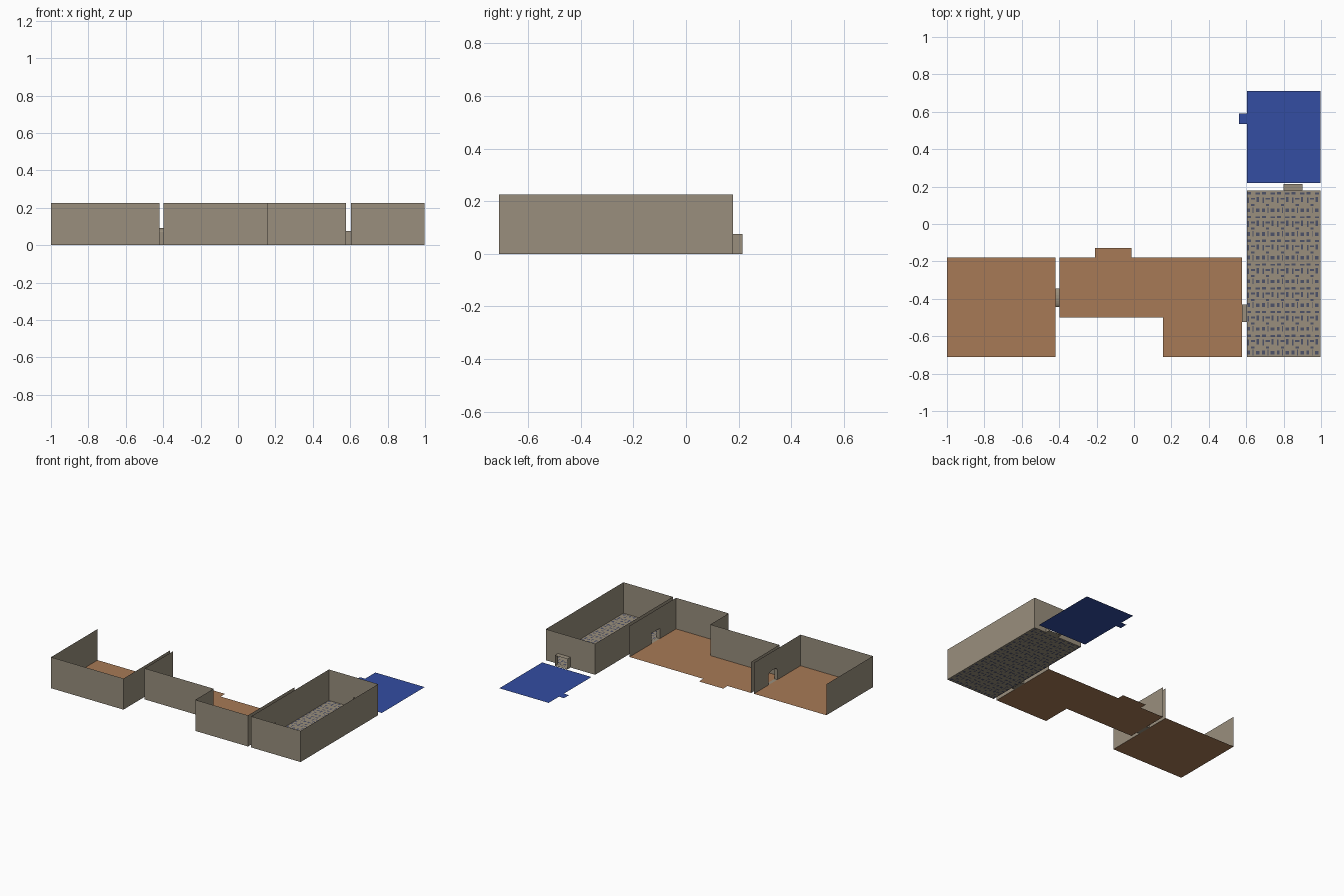
import bpy, bmesh, math
from mathutils import Vector

if "Cube" in bpy.data.objects:
    bpy.data.objects.remove(bpy.data.objects["Cube"])

H = 0.225        # wall height
EPS = 0.001      # tile relief


def material(name, rgb):
    m = bpy.data.materials.new(name)
    m.diffuse_color = (*rgb, 1)
    m.use_nodes = True
    m.node_tree.nodes["Principled BSDF"].inputs["Base Color"].default_value = m.diffuse_color
    return m


STONE = material("warm grey stone", (0.32, 0.275, 0.206))
CLAY = material("terracotta floor", (0.39, 0.193, 0.092))
BLUE = material("blue floor", (0.033, 0.075, 0.36))
SLATE = material("dark slate inlay", (0.076, 0.084, 0.14))


def make(name, polys, mat):
    """Object from a list of polygons, each a list of 3D points."""
    bm = bmesh.new()
    for poly in polys:
        bm.faces.new([bm.verts.new(p) for p in poly])
    bmesh.ops.remove_doubles(bm, verts=bm.verts, dist=1e-5)
    me = bpy.data.meshes.new(name)
    bm.to_mesh(me)
    bm.free()
    me.materials.append(mat)
    ob = bpy.data.objects.new(name, me)
    bpy.context.collection.objects.link(ob)
    return ob


def rect(x0, x1, y0, y1, z=0.0):
    return [(x0, y0, z), (x1, y0, z), (x1, y1, z), (x0, y1, z)]


def door_outline(a, b, spring, rise):
    """Opening outline as (distance, height) points, flat or arched."""
    if rise == 0:
        return [(a, 0), (a, spring), (b, spring), (b, 0)]
    c, r, n = (a + b) / 2, (b - a) / 2, 10
    arc = [(c - r * math.cos(math.pi * i / n), spring + rise * math.sin(math.pi * i / n))
           for i in range(n + 1)]
    return [(a, 0)] + arc + [(b, 0)]


def wall(p, q, door=None):
    """Upright wall from p to q with an optional door opening cut into it."""
    p, q = Vector((*p, 0)), Vector((*q, 0))
    d = (q - p).normalized()
    length = (q - p).length
    prof = [(0, 0)] + (door or []) + [(length, 0), (length, H), (0, H)]
    return [p + d * s + Vector((0, 0, z)) for s, z in prof]


def passage(name, door, start, along, across):
    """Short tunnel between two rooms following the door outline."""
    start, along, across = Vector(start), Vector(along), Vector(across)
    near = [start + along * s + Vector((0, 0, z)) for s, z in door]
    far = [v + across for v in near]
    n = len(near)
    make(name, [[near[i], far[i], far[(i + 1) % n], near[(i + 1) % n]] for i in range(n)], STONE)


Y0, Y1 = -0.71, -0.178
door_ab = door_outline(0.265, 0.365, 0.072, 0.02)
door_bc = door_outline(0.185, 0.28, 0.075, 0)
door_cd = door_outline(0.197, 0.297, 0.075, 0)

# West room, open at the back
make("west_room_floor", [rect(-1, -0.42, Y0, Y1)], CLAY)
make("west_room_walls", [
    wall((-1, Y1), (-1, Y0)),
    wall((-1, Y0), (-0.42, Y0)),
    wall((-0.42, Y0), (-0.42, Y1), door_ab)], STONE)

# Middle L-shaped room with a back doorstep
make("middle_room_floor", [
    [(-0.397, -0.5, 0), (0.155, -0.5, 0), (0.155, Y0, 0), (0.577, Y0, 0),
     (0.577, Y1, 0), (-0.397, Y1, 0)],
    rect(-0.208, -0.014, Y1, -0.128)], CLAY)
s = -0.5 - Y0   # the shorter wall starts further back
make("middle_room_walls", [
    wall((-0.397, -0.5), (-0.397, Y1), [(a - s, z) for a, z in door_ab]),
    wall((-0.397, -0.5), (0.155, -0.5)),
    wall((0.155, -0.5), (0.155, Y0)),
    wall((0.155, Y0), (0.577, Y0)),
    wall((0.577, Y0), (0.577, Y1), door_bc)], STONE)

# Long east hall, walled on all sides
X0, X1, YB = 0.603, 0.998, 0.178
make("east_hall_floor", [rect(X0, X1, Y0, YB, EPS)], STONE)
make("east_hall_walls", [
    wall((X0, Y0), (X1, Y0)),
    wall((X1, Y0), (X1, YB)),
    wall((X0, YB), (X1, YB), door_cd),
    wall((X0, Y0), (X0, YB), door_bc)], STONE)

# Slate inlay: repeated motif of small plates seen from both sides of the floor
inlay = []
cols, rows = 5, 7
cw, rh = (X1 - X0) / cols, (YB - Y0) / rows
motif = [(0.04, 0.22, 0.10, 0.26), (0.62, 0.86, 0.10, 0.24), (0.30, 0.52, 0.36, 0.44),
         (0.06, 0.16, 0.48, 0.72), (0.66, 0.82, 0.52, 0.74), (0.28, 0.56, 0.62, 0.70),
         (0.04, 0.30, 0.84, 0.94), (0.60, 0.90, 0.84, 0.92), (0.40, 0.46, 0.06, 0.30)]
for i in range(cols):
    for j in range(rows):
        for a, b, c, d in motif:
            x, y = X0 + i * cw, Y0 + j * rh
            for z in (0, 2 * EPS):
                inlay.append(rect(x + a * cw, x + b * cw, y + c * rh, y + d * rh, z))
make("east_hall_inlay", inlay, SLATE)

# Blue north-east floor with a side doorstep
make("north_room_floor", [rect(X0, X1, 0.22, 0.71), rect(0.562, X0, 0.535, 0.592)], BLUE)

# Passages joining the rooms
passage("arched_passage", door_ab, (-0.42, Y0, 0), (0, 1, 0), (0.023, 0, 0))
passage("hall_passage", door_bc, (0.577, Y0, 0), (0, 1, 0), (0.026, 0, 0))
passage("north_passage", door_cd, (X0, YB, 0), (1, 0, 0), (0, 0.037, 0))
